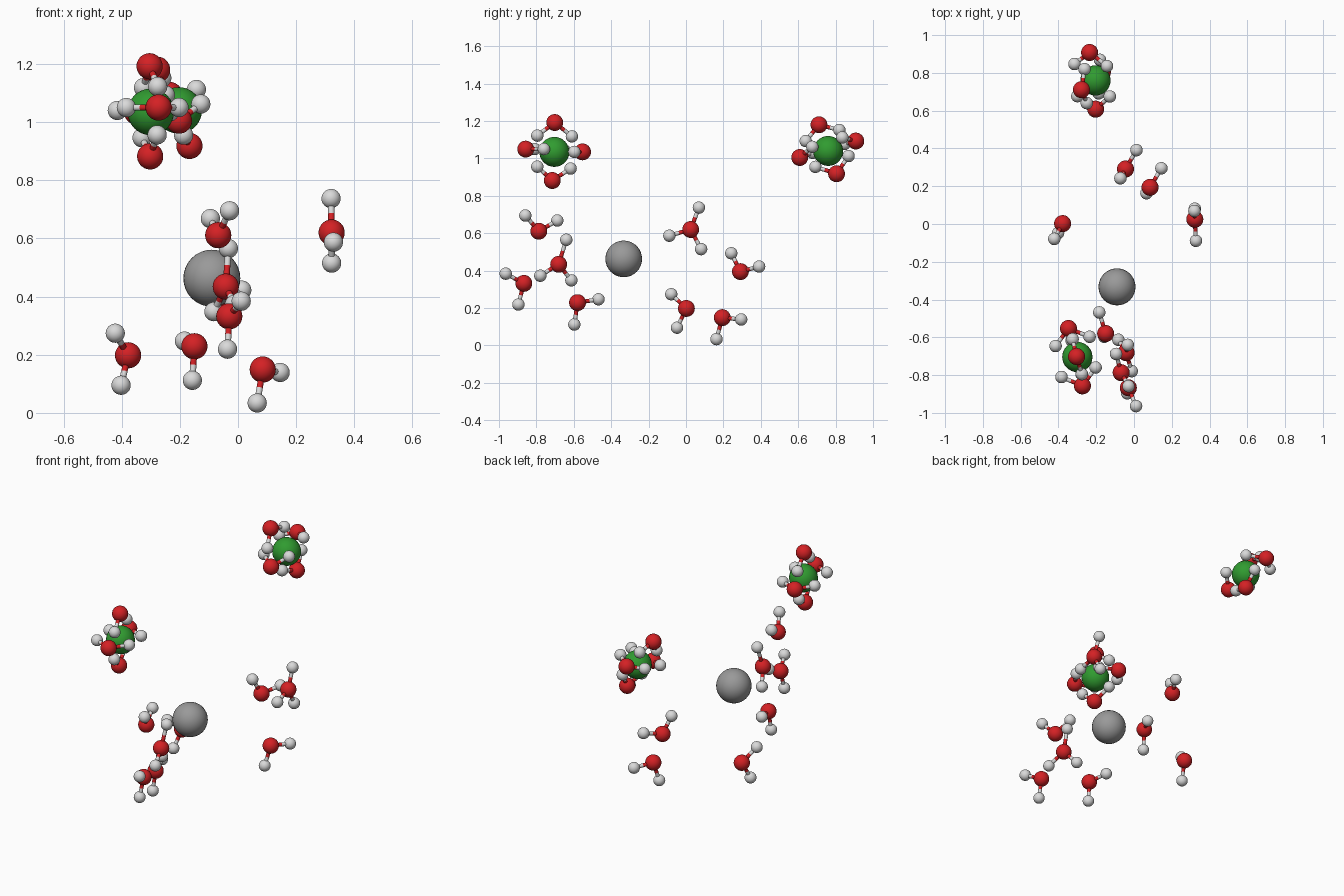
import bpy
import bmesh
from mathutils import Matrix, Vector

cube = bpy.data.objects.get("Cube")
if cube:
    bpy.data.objects.remove(cube, do_unlink=True)

OXYGEN_RADIUS, HYDROGEN_RADIUS, BOND_RADIUS = .045, .033, .011
RED_SHARE = .55  # part of each bond that takes the oxygen colour


def make_material(name, colour):
    material = bpy.data.materials.new(name)
    material.use_nodes = True
    rgba = (*colour, 1)
    material.diffuse_color = rgba
    material.node_tree.nodes["Principled BSDF"].inputs["Base Color"].default_value = rgba
    return material


RED = make_material("oxygen red", (.66, .015, .018))
WHITE = make_material("hydrogen white", (.70, .70, .70))
GREEN = make_material("ion green", (.03, .33, .03))
GREY = make_material("metal grey", (.32, .32, .32))


def paint(verts, index):
    for face in {f for v in verts for f in v.link_faces}:
        face.material_index = index
        face.smooth = True


def add_ball(bm, centre, radius, index=0):
    made = bmesh.ops.create_uvsphere(bm, u_segments=32, v_segments=16, radius=radius,
                                     matrix=Matrix.Translation(centre))
    paint(made["verts"], index)


def add_rod(bm, start, end, index):
    axis = end - start
    turn = axis.to_track_quat("Z", "Y").to_matrix().to_4x4()
    made = bmesh.ops.create_cone(bm, cap_ends=False, segments=16, depth=axis.length,
                                 radius1=BOND_RADIUS, radius2=BOND_RADIUS,
                                 matrix=Matrix.Translation((start + end) / 2) @ turn)
    paint(made["verts"], index)


def finish(bm, name, origin, materials):
    mesh = bpy.data.meshes.new(name)
    bm.to_mesh(mesh)
    bm.free()
    for material in materials:
        mesh.materials.append(material)
    obj = bpy.data.objects.new(name, mesh)
    obj.location = origin
    bpy.context.collection.objects.link(obj)


def ion(name, centre, radius, material):
    bm = bmesh.new()
    add_ball(bm, (0, 0, 0), radius)
    finish(bm, name, centre, [material])


def molecule(name, oxygen, *hydrogens):
    """One oxygen ball with two-coloured bonds to its hydrogen balls."""
    bm = bmesh.new()
    origin = Vector(oxygen)
    middle = Vector((0, 0, 0))
    add_ball(bm, middle, OXYGEN_RADIUS)
    for point in hydrogens:
        tip = Vector(point) - origin
        joint = tip * RED_SHARE
        add_ball(bm, tip, HYDROGEN_RADIUS, 1)
        add_rod(bm, middle, joint, 0)
        add_rod(bm, joint, tip, 1)
    finish(bm, name, origin, [RED, WHITE])


# Single ions
ion("metal_ion", (-.09, -.333, .463), .098, GREY)
ion("front_green_ion", (-.3, -.704, 1.035), .08, GREEN)
ion("back_green_ion", (-.204, .76, 1.04), .08, GREEN)

# Water shell around the front green ion
molecule("front_shell_top_water", (-.304, -.702, 1.192),
         (-.276, -.795, 1.122), (-.325, -.61, 1.118))
molecule("front_shell_front_water", (-.273, -.857, 1.05),
         (-.384, -.81, 1.05), (-.203, -.76, 1.05))
molecule("front_shell_back_water", (-.347, -.553, 1.035),
         (-.415, -.646, 1.04), (-.235, -.597, 1.035))
molecule("front_shell_bottom_water", (-.302, -.715, .882),
         (-.278, -.795, .956), (-.33, -.617, .946))

# Water shell around the back green ion
molecule("back_shell_top_water", (-.278, .711, 1.18),
         (-.262, .82, 1.152), (-.25, .64, 1.093))
molecule("back_shell_back_water", (-.235, .908, 1.093),
         (-.315, .847, 1.077), (-.143, .836, 1.112))
molecule("back_shell_front_water", (-.203, .608, 1.005),
         (-.3, .677, 1.03), (-.128, .675, 1.062))
molecule("back_shell_bottom_water", (-.167, .805, .918),
         (-.187, .692, .955), (-.18, .869, 1.013))

# Loose molecules in front of the metal ion
molecule("front_upper_water", (-.068, -.787, .611),
         (-.029, -.859, .695), (-.095, -.688, .668))
molecule("front_hydronium", (-.042, -.681, .434),
         (-.033, -.64, .565), (-.012, -.779, .373), (-.083, -.613, .348))
molecule("front_outer_water", (-.03, -.867, .332),
         (.011, -.964, .384), (-.036, -.896, .219))
molecule("front_lower_water", (-.15, -.58, .229),
         (-.184, -.468, .247), (-.157, -.597, .112))

# Loose molecules behind the metal ion
molecule("left_hydronium", (.322, .025, .62),
         (.32, .069, .737), (.328, -.089, .587), (.322, .081, .515))
molecule("back_middle_water", (-.045, .291, .395),
         (-.072, .242, .493), (.013, .391, .422))
molecule("right_water", (-.378, .002, .198),
         (-.422, -.079, .274), (-.402, -.048, .095))
molecule("back_lower_water", (.085, .194, .149),
         (.145, .295, .139), (.066, .163, .034))
